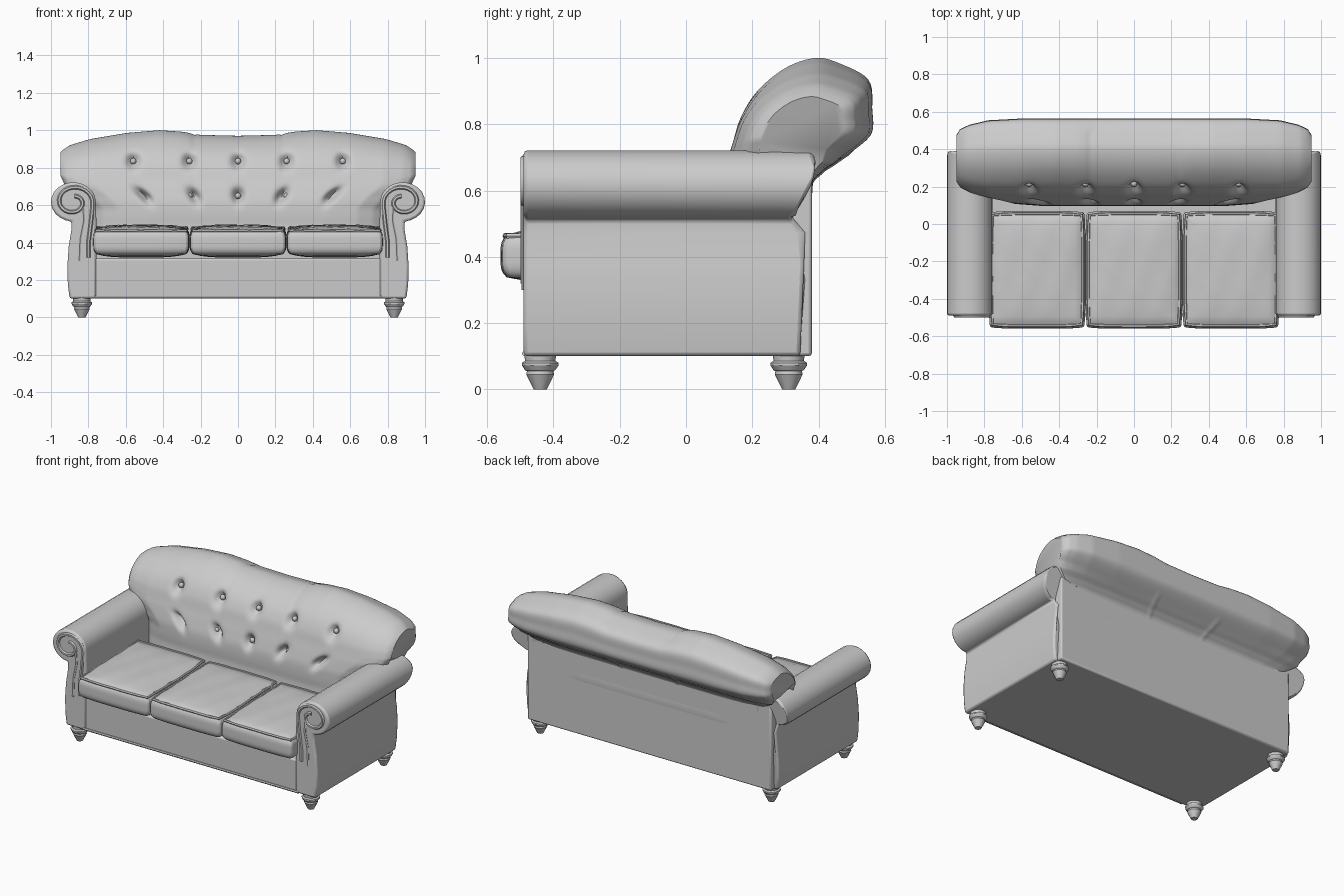
import bpy, bmesh
from math import sin, cos, pi, exp, radians
from mathutils import Vector

if "Cube" in bpy.data.objects:
    bpy.data.objects.remove(bpy.data.objects["Cube"])


def lerp_table(t, table):
    for (a, va), (b, vb) in zip(table, table[1:]):
        if t <= b:
            return va + (vb - va) * max(0, (t - a) / (b - a))
    return table[-1][1]


def add_mesh(name, verts, faces, angle=40, bevel=0, mirror=""):
    me = bpy.data.meshes.new(name)
    me.from_pydata(verts, [], faces)
    bm = bmesh.new()
    bm.from_mesh(me)
    bmesh.ops.recalc_face_normals(bm, faces=bm.faces)
    bm.to_mesh(me)
    bm.free()
    ob = bpy.data.objects.new(name, me)
    bpy.context.collection.objects.link(ob)
    finish(ob, angle, bevel, mirror)
    return ob


def finish(ob, angle=40, bevel=0, mirror=""):
    bpy.ops.object.select_all(action='DESELECT')
    ob.select_set(True)
    bpy.context.view_layer.objects.active = ob
    bpy.ops.object.shade_smooth_by_angle(angle=radians(angle))
    if bevel:
        m = ob.modifiers.new("soft_edges", 'BEVEL')
        m.width, m.segments, m.limit_method = bevel, 2, 'ANGLE'
        m.angle_limit = radians(50)
    if mirror:
        m = ob.modifiers.new("mirror", 'MIRROR')
        m.use_axis[0] = True


def loft(name, rings, **kw):
    n = len(rings[0])
    faces = [(r * n + i, r * n + (i + 1) % n, (r + 1) * n + (i + 1) % n, (r + 1) * n + i)
             for r in range(len(rings) - 1) for i in range(n)]
    faces += [tuple(range(n)), tuple(range((len(rings) - 1) * n, len(rings) * n))]
    return add_mesh(name, [p for r in rings for p in r], faces, **kw)


def box(name, x0, x1, y0, y1, z0, z1, bevel=0.01):
    rings = [[(x, y0, z0), (x, y1, z0), (x, y1, z1), (x, y0, z1)] for x in (x0, x1)]
    return loft(name, rings, bevel=bevel)


def tube(name, pts, radius, cyclic=False, mirror=""):
    cu = bpy.data.curves.new(name, 'CURVE')
    cu.dimensions, cu.bevel_depth, cu.bevel_resolution = '3D', radius, 1
    cu.use_fill_caps = True
    sp = cu.splines.new('POLY')
    sp.points.add(len(pts) - 1)
    for p, co in zip(sp.points, pts):
        p.co = (*co, 1)
    sp.use_cyclic_u = cyclic
    ob = bpy.data.objects.new(name, cu)
    bpy.context.collection.objects.link(ob)
    bpy.ops.object.select_all(action='DESELECT')
    ob.select_set(True)
    bpy.context.view_layer.objects.active = ob
    bpy.ops.object.convert(target='MESH')
    finish(bpy.context.object, 50, 0, mirror)


def catmull(pts, sub):
    out, n = [], len(pts)
    for i in range(n):
        a, b, c, d = (Vector(pts[(i + k - 1) % n]) for k in range(4))
        for s in range(sub):
            t = s / sub
            out.append(0.5 * (2 * b + (c - a) * t + (2 * a - 5 * b + 4 * c - d) * t * t
                              + (3 * b - a - 3 * c + d) * t ** 3))
    return out


# Base and rear panel
box("seat_base", -0.78, 0.78, -0.485, 0.36, 0.10, 0.315)
box("rear_panel", -0.88, 0.88, 0.32, 0.38, 0.10, 0.66)
tube("rail_piping", [(-0.78, -0.487, 0.108), (0.78, -0.487, 0.108)], 0.008)

# Rolled arms: cross-section swept front to back, rear end slanted
arm = [(0.90, 0.10), (0.91, 0.18), (0.912, 0.28), (0.905, 0.38), (0.89, 0.47)]
arm += [(0.88 + 0.12 * cos(a), 0.617 + 0.105 * sin(a))
        for a in [radians(-85 + 265 * i / 16) for i in range(17)]]
arm += [(0.757, 0.50), (0.757, 0.10)]
rear = [(0.10, 0.345), (0.45, 0.36), (0.52, 0.32), (0.55, 0.345), (0.66, 0.40), (0.72, 0.38)]
loft("arm", [[(x, -0.49, z) for x, z in arm],
             [(x, lerp_table(z, rear), z) for x, z in arm]], bevel=0.012, mirror="X")

# Scroll trim on the arm fronts
scroll = [(0.80, 0.32), (0.80, 0.40), (0.787, 0.50)]
for i in range(31):
    a, r = radians(190 - 15 * i), 1 - 0.022 * i
    scroll.append((0.88 + 0.105 * r * cos(a), 0.617 + 0.092 * r * sin(a)))
tube("arm_scroll", [(x, -0.49, z) for x, z in scroll], 0.011, mirror="X")
tube("arm_front_fold", [(x, -0.488, z) for x, z in
     [(0.83, 0.59), (0.825, 0.52), (0.845, 0.42), (0.85, 0.30)]], 0.009, mirror="X")

# Tufted back: profile in y,z lofted along x with crest, rounded ends and dimples
profile = catmull([(0.12, 0.40), (0.10, 0.50), (0.10, 0.60), (0.117, 0.67), (0.14, 0.74),
                   (0.165, 0.82), (0.215, 0.90), (0.30, 0.97), (0.39, 1.0), (0.46, 0.985),
                   (0.55, 0.935), (0.562, 0.85), (0.555, 0.765), (0.46, 0.69),
                   (0.41, 0.655), (0.375, 0.60), (0.36, 0.40)], 6)
crest = [(0, 0.97), (0.2, 0.975), (0.3, 0.992), (0.42, 1.0), (0.6, 0.985), (0.8, 0.955),
         (0.9, 0.93), (0.95, 0.90)]
shrink = [(0, 1), (0.58, 1), (0.78, 0.95), (0.88, 0.84), (0.93, 0.73), (0.95, 0.58)]
tufts = [(x, z) for x in (-0.56, -0.26, 0, 0.26, 0.56) for z in (0.65, 0.835)]


def back_point(x, y, z):
    u = abs(x)
    s = lerp_table(u, shrink)
    width = lerp_table(z, [(0.58, 0.82), (0.64, 0.88), (0.70, 0.98), (0.74, 1.0)])
    z2 = z
    if z > 0.75:
        z2 = 0.75 + (z - 0.75) * (lerp_table(u, crest) - 0.75) / 0.25
    if z > 0.70:
        z2 = 0.82 + (z2 - 0.82) * (0.5 + 0.5 * s)
    y2 = 0.35 + (y - 0.35) * s
    if y < 0.34:
        for bx, bz in tufts:
            y2 += 0.06 * exp(-1.6 * (((x - bx) / 0.036) ** 2 + ((z2 - bz) / 0.046) ** 2))
    if z > 0.6 and y < 0.5:
        z2 -= 0.006 * exp(-((u - 0.235) / 0.012) ** 2)
    return (x * width, y2, z2)


xs = [0.93 * i / 60 for i in range(-60, 61)]
xs = [-0.95, -0.944] + xs + [0.944, 0.95]
loft("tufted_back", [[back_point(x, y, z) for y, z in profile] for x in xs], angle=50)

# Back buttons
for x, z in tufts:
    y = 0.150 if z < 0.7 else 0.215
    bpy.ops.mesh.primitive_uv_sphere_add(segments=10, ring_count=6, radius=0.017, location=(x, y, z))
    bpy.context.object.name = "back_button"
    finish(bpy.context.object, 60)


# Seat cushions with piping
def cushion_point(cx, a, b, c):
    puff = 0.064 + 0.018 * (1 - a ** 4) * (1 - b ** 4)
    ripple = 0.004 * sin(9 * a + 4 * b + cx * 7) * cos(8 * b) if c > 0.9 else 0
    corner = 1 - 0.025 * (a * b) ** 4
    return (cx + 0.259 * a * corner * (1 - 0.07 * c ** 4),
            -0.245 + 0.315 * b * corner * (1 - 0.06 * c ** 4),
            0.402 + c * puff + ripple + 0.008 * (b + 1) * (c > 0))


for cx in (-0.518, 0, 0.518):
    bm = bmesh.new()
    bmesh.ops.create_cube(bm, size=2)
    bmesh.ops.subdivide_edges(bm, edges=bm.edges[:], cuts=11, use_grid_fill=True)
    for v in bm.verts:
        v.co = cushion_point(cx, *v.co)
    me = bpy.data.meshes.new("seat_cushion")
    bm.to_mesh(me)
    bm.free()
    ob = bpy.data.objects.new("seat_cushion", me)
    bpy.context.collection.objects.link(ob)
    finish(ob, 60, 0.012)
    t = [-1 + i / 4 for i in range(8)]
    loop = [(a, -1) for a in t] + [(1, b) for b in t] + [(-a, 1) for a in t] + [(-1, -b) for b in t]
    tube("cushion_piping", [cushion_point(cx, a, b, 0.95) for a, b in loop], 0.009, True)

# Turned feet
foot = [(0.020, 0), (0.042, 0.045), (0.040, 0.055), (0.046, 0.058), (0.055, 0.072),
        (0.055, 0.080), (0.046, 0.086), (0.048, 0.105)]
for y in (-0.44, 0.31):
    loft("turned_foot", [[(0.835 + r * cos(2 * pi * i / 12), y + r * sin(2 * pi * i / 12), z)
                          for i in range(12)] for r, z in foot], angle=30, mirror="X")
